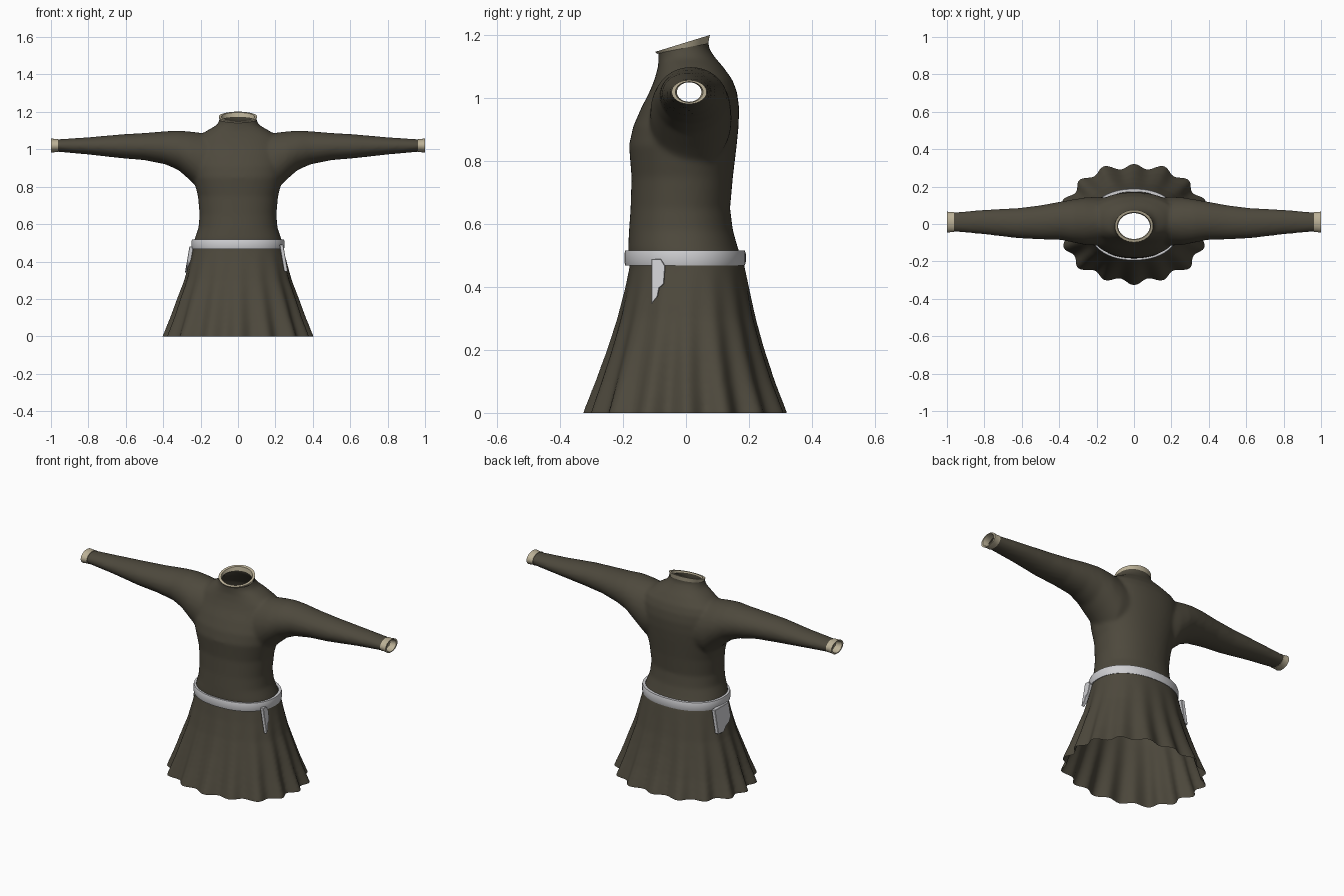
import bpy, bmesh, math
from mathutils import Vector

if "Cube" in bpy.data.objects:
    bpy.data.objects.remove(bpy.data.objects["Cube"])


def material(name, rgb):
    m = bpy.data.materials.new(name)
    m.diffuse_color = (*rgb, 1)
    m.use_nodes = True
    m.node_tree.nodes["Principled BSDF"].inputs["Base Color"].default_value = m.diffuse_color
    return m


WOOL = material("dark wool", (0.075, 0.066, 0.046))
LINEN = material("beige linen", (0.50, 0.44, 0.31))
LEATHER = material("pale grey leather", (0.62, 0.62, 0.64))


def finish(bm, name, mat, angle=40):
    mesh = bpy.data.meshes.new(name)
    bm.to_mesh(mesh)
    bm.free()
    mesh.materials.append(mat)
    ob = bpy.data.objects.new(name, mesh)
    bpy.context.collection.objects.link(ob)
    bpy.ops.object.select_all(action='DESELECT')
    ob.select_set(True)
    bpy.context.view_layer.objects.active = ob
    bpy.ops.object.shade_smooth_by_angle(angle=math.radians(angle))
    return ob


def oval(n, ra, rb, power=2.0):
    """Points of a superellipse as (a, b, angle)."""
    pts = []
    for i in range(n):
        t = 2 * math.pi * i / n
        c, s = math.cos(t), math.sin(t)
        k = (abs(c) ** power + abs(s) ** power) ** (-1 / power)
        pts.append((ra * c * k, rb * s * k, t))
    return pts


def loft(bm, rings, caps=True, closed=False):
    vs = [[bm.verts.new(p) for p in r] for r in rings]
    n = len(vs[0])
    pairs = list(zip(vs, vs[1:]))
    if closed:
        pairs.append((vs[-1], vs[0]))
    for a, b in pairs:
        for i in range(n):
            j = (i + 1) % n
            bm.faces.new((a[i], a[j], b[j], b[i]))
    if caps and not closed:
        bm.faces.new(vs[0])
        bm.faces.new(vs[-1])
    bmesh.ops.recalc_face_normals(bm, faces=bm.faces)


# Body: height, half width, front y, back y
BODY = [(-.05, .42, -.337, .34), (0, .40, -.32, .322), (.1, .36, -.283, .283),
        (.2, .325, -.248, .25), (.3, .287, -.217, .222), (.4, .26, -.192, .20),
        (.47, .242, -.178, .185), (.52, .232, -.184, .166), (.58, .211, -.181, .149),
        (.65, .205, -.176, .140), (.75, .214, -.173, .149), (.85, .24, -.181, .161),
        (.91, .25, -.168, .167), (.97, .25, -.142, .169), (1.02, .245, -.116, .162),
        (1.06, .225, -.100, .147), (1.10, .165, -.089, .118), (1.13, .112, -.087, .092),
        (1.16, .098, -.089, .072), (1.25, .096, -.090, .070)]
# Sleeve: x, bottom z, top z, front y, back y
SLEEVE = [(.10, .76, 1.07, -.11, .14), (.20, .78, 1.088, -.115, .145),
          (.26, .838, 1.095, -.112, .142), (.32, .89, 1.10, -.10, .132),
          (.39, .92, 1.096, -.085, .12), (.50, .942, 1.087, -.082, .10),
          (.62, .952, 1.08, -.076, .085), (.80, .972, 1.064, -.055, .076),
          (.97, .987, 1.053, -.040, .062), (1.03, .99, 1.05, -.040, .062)]

bm = bmesh.new()
rings = []
for z, w, f, b in BODY:
    fade = min(1, max(0, 1 - z / .47))
    ring = []
    for x, y, t in oval(128, w, (b - f) / 2, 2.2):
        # flared pleats deepen toward the hem
        k = 1 + .05 * fade * (math.cos(16 * (t - math.pi / 2)) - .7)
        k += .012 * fade * math.sin(7 * t)
        ring.append(Vector((x * k, (f + b) / 2 + y * k, z)))
    rings.append(ring)
loft(bm, rings)
for side in (1, -1):
    loft(bm, [[Vector((side * x, (f + b) / 2 + p, (lo + hi) / 2 + q))
               for p, q, t in oval(48, (b - f) / 2, (hi - lo) / 2)]
              for x, lo, hi, f, b in SLEEVE])
tunic = finish(bm, "tunic", WOOL)

# Fuse the body and sleeves into one soft skin
rm = tunic.modifiers.new("fuse", 'REMESH')
rm.mode = 'VOXEL'
rm.voxel_size = .01
sm = tunic.modifiers.new("soften", 'SMOOTH')
sm.factor = .5
sm.iterations = 6
ev = tunic.evaluated_get(bpy.context.evaluated_depsgraph_get())
bm = bmesh.new()
bm.from_mesh(ev.to_mesh())
ev.to_mesh_clear()
bpy.data.objects.remove(tunic)

# Cut open the hem, wrists and neck
for co, no in (((0, 0, .002), (0, 0, -1)), ((.97, 0, 0), (1, 0, 0)),
               ((-.97, 0, 0), (-1, 0, 0)), ((0, -.09, 1.143), (0, -.2, 1))):
    bmesh.ops.bisect_plane(bm, geom=bm.verts[:] + bm.edges[:] + bm.faces[:],
                           plane_co=co, plane_no=no, clear_outer=True)
for v in bm.verts:
    if v.co.z < .003:
        v.co.z = 0
finish(bm, "tunic", WOOL, 80)

# Collar: tilted band, taller at the back
bm = bmesh.new()
rings = []
for grow, top in ((0, 0), (.006, 1), (-.008, 1), (-.012, 0)):
    ring = []
    for x, y, t in oval(48, .097 + grow, .081 + grow):
        u = (y + .083) / .166
        z = 1.141 + .032 * u + top * (.008 + .019 * u)
        ring.append(Vector((x, y - .011, z)))
    rings.append(ring)
loft(bm, rings, closed=True)
finish(bm, "collar", LINEN)

# Cuffs
for side, name in ((1, "right"), (-1, "left")):
    bm = bmesh.new()
    loft(bm, [[Vector((side * x, .01 + p, 1.02 + q)) for p, q, t in oval(32, ry, rz)]
              for x, ry, rz in ((.962, .054, .036), (.975, .053, .035), (1, .056, .038),
                                (1, .044, .033), (.975, .039, .031), (.962, .040, .031))],
         closed=True)
    finish(bm, name + "_cuff", LINEN)

# Belt
bm = bmesh.new()
loft(bm, [[Vector((x, y - .003, z)) for x, y, t in oval(64, .249 + g, .193 + g, 2.2)]
          for z, g in ((.468, -.003), (.480, 0), (.506, 0), (.517, -.003),
                       (.517, -.018), (.468, -.018))], closed=True)
finish(bm, "belt", LEATHER)


def hanging(name, outline, x_top, lean, thick, side):
    """Flat piece cut from a (y, z) outline, leaning out with the skirt."""
    bm = bmesh.new()
    loft(bm, [[Vector((side * (x_top + d + lean * (.49 - z)), y, z)) for y, z in outline]
              for d in (0, thick)])
    bmesh.ops.bevel(bm, geom=bm.edges[:], offset=.002, segments=1, affect='EDGES')
    finish(bm, name, LEATHER, 30)


# Strap end and pouch hung from the belt
hanging("strap_end", [(-.11, .49), (-.08, .49), (-.066, .467), (-.07, .41),
                      (-.085, .397), (-.09, .37), (-.11, .345)], .222, .17, .02, 1)
hanging("pouch", [(-.03, .48), (.10, .48), (.10, .345), (.05, .34),
                  (.02, .365), (-.01, .375), (-.03, .40)], .236, .17, .022, -1)
